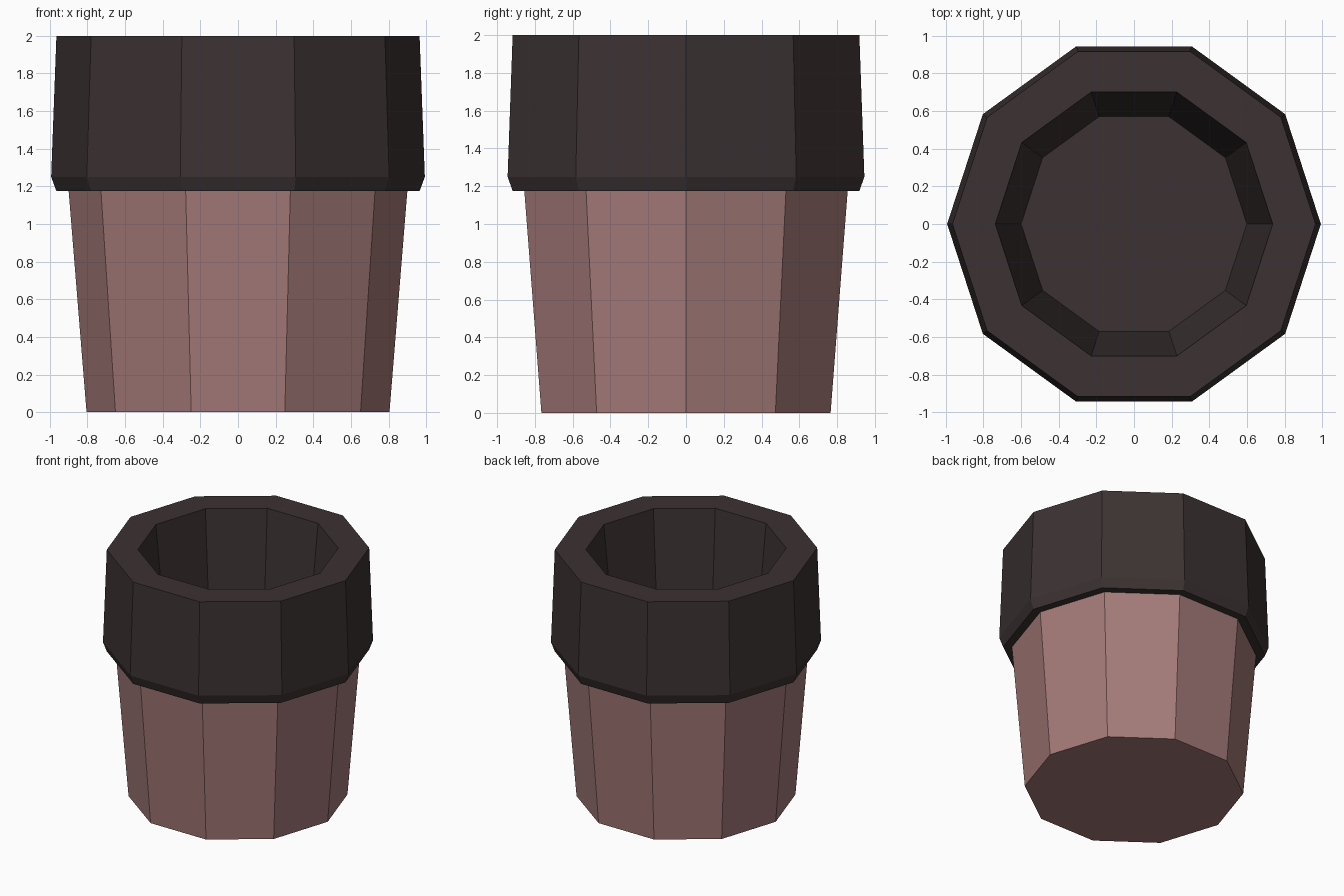
import bpy, bmesh, math

if "Cube" in bpy.data.objects:
    bpy.data.objects.remove(bpy.data.objects["Cube"])

SIDES = 10


def material(name, rgb):
    m = bpy.data.materials.new(name)
    m.diffuse_color = (*rgb, 1.0)
    m.use_nodes = True
    m.node_tree.nodes["Principled BSDF"].inputs["Base Color"].default_value = m.diffuse_color
    return m


def lathe(name, profile, mat, cap_start=False, cap_end=False, closed=False):
    """Sweep (radius, height) points round z into a ten-sided, flat-faced part."""
    bm = bmesh.new()
    rings = []
    for r, z in profile:
        rings.append([bm.verts.new((r * math.cos(math.tau * i / SIDES),
                                    r * math.sin(math.tau * i / SIDES), z))
                      for i in range(SIDES)])
    pairs = list(zip(rings, rings[1:]))
    if closed:
        pairs.append((rings[-1], rings[0]))
    for a, b in pairs:
        for i in range(SIDES):
            j = (i + 1) % SIDES
            bm.faces.new((a[i], a[j], b[j], b[i]))
    if cap_start:
        bm.faces.new(rings[0][::-1])
    if cap_end:
        bm.faces.new(rings[-1])
    mesh = bpy.data.meshes.new(name)
    bm.to_mesh(mesh)
    bm.free()
    mesh.materials.append(mat)
    obj = bpy.data.objects.new(name, mesh)
    bpy.context.collection.objects.link(obj)
    return obj


clay = material("dusty_pink", (0.37, 0.195, 0.19))
dark = material("dark_brown", (0.045, 0.032, 0.032))

# Tapered lower body with its underside
lathe("cup_body", [(0.805, 0), (0.90, 1.175)], clay, cap_start=True)

# Thick collar: underside, chamfer, outer wall, rim, then the hollow and its floor
lathe("collar_and_hollow",
      [(0.90, 1.175), (0.965, 1.175), (0.993, 1.25), (0.965, 2.0),
       (0.737, 2.0), (0.60, 0.6)], dark, cap_end=True)
